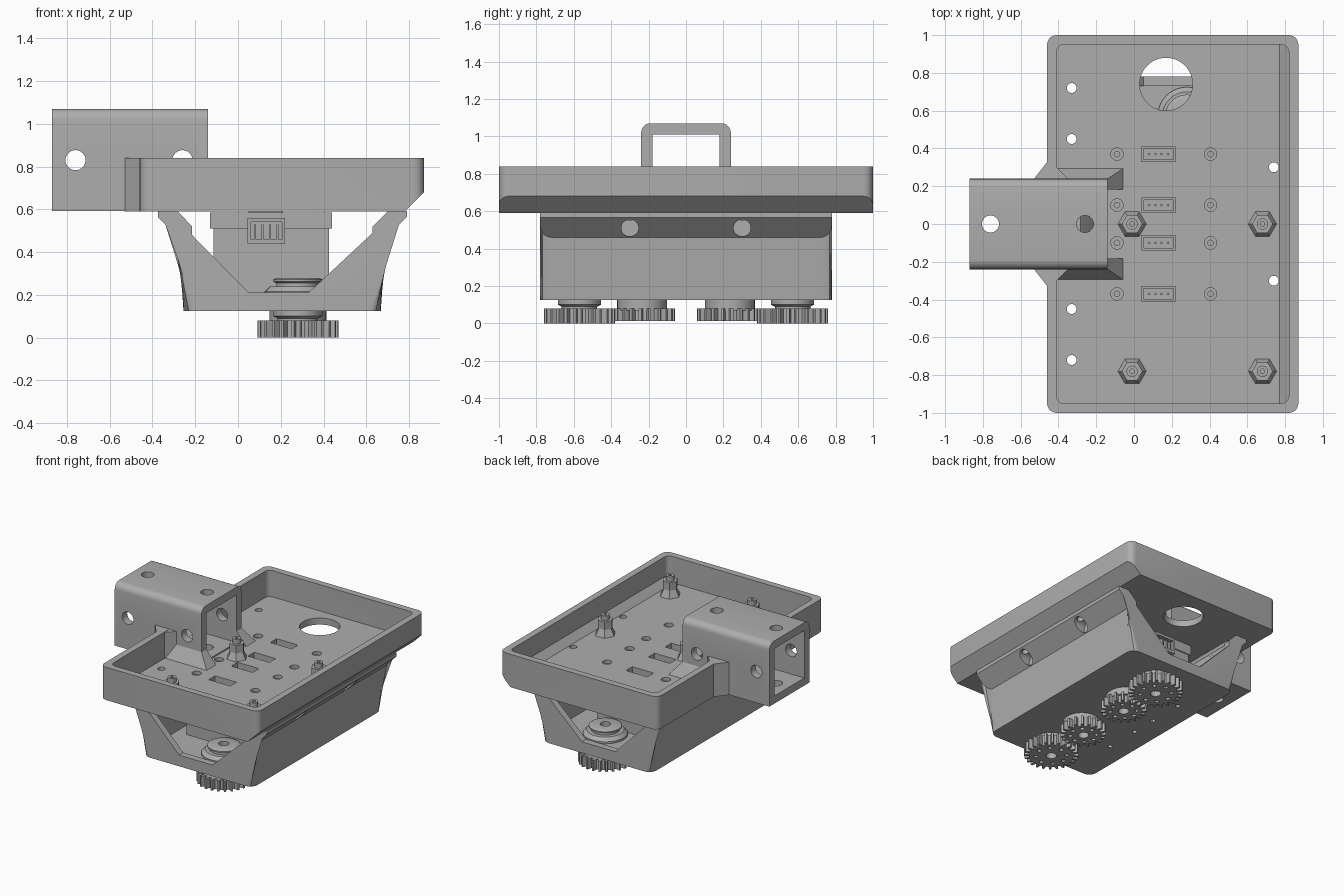
import bpy, bmesh, math
from mathutils import Vector

if "Cube" in bpy.data.objects:
    bpy.data.objects.remove(bpy.data.objects["Cube"])

grey = bpy.data.materials.new("plain_grey")
grey.use_nodes = True
COLOR = (0.42, 0.42, 0.42, 1)
grey.diffuse_color = COLOR
grey.node_tree.nodes["Principled BSDF"].inputs["Base Color"].default_value = COLOR


def finish(name, bm):
    bmesh.ops.recalc_face_normals(bm, faces=bm.faces[:])
    mesh = bpy.data.meshes.new(name)
    bm.to_mesh(mesh)
    bm.free()
    mesh.materials.append(grey)
    ob = bpy.data.objects.new(name, mesh)
    bpy.context.collection.objects.link(ob)
    return ob


def prism(name, pts, axis, a, b, round_edge=None, radius=0.05):
    """Extrude a 2D outline along an axis; round edges picked by a rule."""
    place = {"x": lambda p, t: (t, p[0], p[1]),
             "y": lambda p, t: (p[0], t, p[1]),
             "z": lambda p, t: (p[0], p[1], t)}[axis]
    bm = bmesh.new()
    lo = [bm.verts.new(place(p, a)) for p in pts]
    hi = [bm.verts.new(place(p, b)) for p in pts]
    bm.faces.new(lo)
    bm.faces.new(hi[::-1])
    n = len(pts)
    for i in range(n):
        j = (i + 1) % n
        bm.faces.new((lo[i], lo[j], hi[j], hi[i]))
    if round_edge:
        edges = [e for e in bm.edges if round_edge(e.verts[0].co, e.verts[1].co)]
        bmesh.ops.bevel(bm, geom=edges, offset=radius, segments=5, profile=0.5, affect="EDGES")
    return finish(name, bm)


def rect(x0, x1, y0, y1):
    return [(x0, y0), (x1, y0), (x1, y1), (x0, y1)]


def ring(cx, cy, r, n=32):
    return [(cx + r * math.cos(math.tau * i / n), cy + r * math.sin(math.tau * i / n)) for i in range(n)]


def hull(name, pts):
    bm = bmesh.new()
    for p in pts:
        bm.verts.new(p)
    bmesh.ops.convex_hull(bm, input=bm.verts[:])
    return finish(name, bm)


def lathe(name, cx, cy, profile, n=40):
    """Spin an (r, z) outline around a vertical axis into a closed ring."""
    bm = bmesh.new()
    rows = [[bm.verts.new((cx + r * math.cos(math.tau * i / n), cy + r * math.sin(math.tau * i / n), z))
             for r, z in profile] for i in range(n)]
    m = len(profile)
    for i in range(n):
        p, q = rows[i], rows[(i + 1) % n]
        for k in range(m):
            bm.faces.new((p[k], q[k], q[(k + 1) % m], p[(k + 1) % m]))
    return finish(name, bm)


def cut(target, cutters):
    for c in cutters:
        mod = target.modifiers.new("cut", "BOOLEAN")
        mod.operation = "DIFFERENCE"
        mod.solver = "EXACT"
        mod.object = c
        bpy.context.view_layer.objects.active = target
        bpy.ops.object.modifier_apply(modifier=mod.name)
        bpy.data.objects.remove(c)


def drill(x, y, r, z0, z1, n=24):
    return prism("cutter", ring(x, y, r, n), "z", z0, z1)


def upright(a, b):
    return abs(a.z - b.z) > 0.14 and abs(a.y - b.y) < 0.001 and abs(a.x - b.x) < 0.03


ROWS = (-0.37, -0.10, 0.10, 0.37)
TRAY_SCREWS = [(-0.33, y) for y in (-0.72, -0.45, 0.45, 0.72)] + [(0.74, -0.3), (0.74, 0.3)]
POSTS = [(x, y) for x in (-0.01, 0.68) for y in (0, -0.78)]

# Open tray with one chamfered long edge
tray = prism("tray", [(-0.46, 0.59), (0.78, 0.59), (0.87, 0.68), (0.87, 0.84), (-0.46, 0.84)],
             "y", -1, 1, upright, 0.05)
pocket = prism("cutter", [(-0.41, 0.64), (0.77, 0.64), (0.82, 0.69), (0.82, 0.9), (-0.41, 0.9)],
               "y", -0.95, 0.95, upright, 0.04)
cuts = [pocket, prism("cutter", rect(-0.2, 0.2, 0.655, 0.95), "x", -0.5, -0.4),
        drill(0.17, 0.74, 0.14, 0.5, 0.7, 48), drill(-0.26, 0, 0.045, 0.5, 0.7)]
cuts += [drill(x, y, 0.026, 0.5, 0.7) for x, y in TRAY_SCREWS]
for y in ROWS:
    cuts.append(prism("cutter", rect(0.04, 0.22, y - 0.038, y + 0.038), "z", 0.5, 0.7))
    for x in (-0.09, 0.405):
        cuts += [drill(x, y, 0.033, 0.615, 0.7), drill(x, y, 0.015, 0.5, 0.7, 12)]
cut(tray, cuts)

# Square mounting tube
tube = prism("mount_tube", rect(-0.24, 0.24, 0.592, 1.07), "x", -0.87, -0.14,
             lambda a, b: abs(a.x - b.x) > 0.1 and a.z > 1, 0.05)
cuts = [prism("cutter", rect(-0.18, 0.18, 0.65, 1.01), "x", -1, 0)]
for x in (-0.76, -0.26):
    cuts.append(drill(x, 0, 0.045, 0.5, 1.2, 32))
    cuts.append(prism("cutter", ring(x, 0.83, 0.047), "y", -0.4, 0.4))
cut(tube, cuts)

# Braces between tube and tray
for side, s in (("left", 1), ("right", -1)):
    prism(side + "_outer_brace", [(-0.53, s * 0.239), (-0.45, s * 0.239), (-0.45, s * 0.34)], "z", 0.59, 0.84)
    hull(side + "_foot_brace",
         [(x, s * y, z) for x, y, z in
          ((-0.42, 0.182, 0.63), (-0.05, 0.182, 0.63), (-0.05, 0.30, 0.63), (-0.42, 0.30, 0.63),
           (-0.42, 0.182, 0.74), (-0.14, 0.182, 0.74), (-0.14, 0.239, 0.74), (-0.42, 0.239, 0.74))])
    prism(side + "_inner_brace", [(-0.42, s * 0.239), (-0.35, s * 0.239), (-0.41, s * 0.30), (-0.42, s * 0.30)],
          "z", 0.63, 0.838)

# Hollow gear housing with flared sides and V-shaped openings at both ends
housing = prism("gear_housing",
                [(-0.255, 0.125), (0.668, 0.125), (0.688, 0.46), (0.79, 0.565), (0.79, 0.592),
                 (-0.375, 0.592), (-0.375, 0.565), (-0.275, 0.46)],
                "y", -0.78, 0.78, lambda a, b: upright(a, b) and abs(a.z - b.z) > 0.3, 0.06)
cavity = prism("cutter", [(-0.2, 0.2), (0.62, 0.2), (0.63, 0.5), (0.705, 0.6), (0.705, 0.7),
                          (-0.285, 0.7), (-0.285, 0.6), (-0.215, 0.5)], "y", -0.73, 0.73)
opening = prism("cutter", [(0.05, 0.21), (0.33, 0.21), (0.63, 0.49), (0.63, 0.52), (0.71, 0.6),
                           (0.71, 0.7), (-0.29, 0.7), (-0.29, 0.6), (-0.215, 0.52), (-0.215, 0.48)], "y", -1, 1)
cuts = [cavity, opening]
cuts += [drill(x, y, 0.026, 0.4, 0.7) for x, y in TRAY_SCREWS]
cuts += [prism("cutter", ring(y, 0.51, 0.046), "x", 0.67, 0.9) for y in (-0.3, 0.3)]
cuts += [drill(-0.09, y, 0.018, 0.05, 0.3, 12) for y in ROWS]
cuts += [drill(0.28, y, 0.06, 0.05, 0.3) for y in (-0.57, 0.57)]
cut(housing, cuts)

# Motors with plug sockets
for side, s in (("back", 1), ("front", -1)):
    prism(side + "_motor_body", rect(-0.115, 0.425, s * 0.235 - 0.222, s * 0.235 + 0.222), "z", 0.19, 0.51)
    prism(side + "_motor_cap", rect(-0.13, 0.44, s * 0.235 - 0.23, s * 0.235 + 0.23), "z", 0.51, 0.585,
          upright, 0.03)
    socket = prism(side + "_motor_socket", rect(0.045, 0.22, 0.44, 0.56), "y", s * 0.45, s * 0.5)
    cut(socket, [prism("cutter", rect(0.06, 0.205, 0.46, 0.54), "y", s * 0.47, s * 0.6)])
    for i in range(4):
        x = 0.075 + i * 0.035
        prism(side + "_socket_pin", rect(x, x + 0.01, 0.46, 0.53), "y", s * 0.46, s * 0.495)

# Sockets below the floor slots
for y in ROWS:
    prism("floor_socket", rect(0.05, 0.21, y - 0.03, y + 0.03), "z", 0.58, 0.6)
    for i in range(4):
        prism("floor_pin", ring(0.08 + i * 0.033, y, 0.007, 8), "z", 0.6, 0.615)


def gear(name, cx, cy, r, teeth, z0, z1):
    pts = []
    for i in range(teeth):
        for frac, rad in ((0, r - 0.035), (0.22, r - 0.033), (0.36, r), (0.64, r), (0.78, r - 0.033)):
            a = math.tau * (i + frac) / teeth
            pts.append((cx + rad * math.cos(a), cy + rad * math.sin(a)))
    wheel = prism(name, pts, "z", z0, z1)
    holes = [drill(cx, cy, 0.038, -0.1, 0.2)]
    holes += [drill(x, y, 0.016, -0.1, 0.2, 12) for x, y in ring(cx, cy, r * 0.58, 8)]
    cut(wheel, holes)


# Gear train under the housing and bearings above its floor
for side, s in (("back", 1), ("front", -1)):
    gear(side + "_outer_gear", 0.28, s * 0.57, 0.19, 24, 0, 0.08)
    gear(side + "_inner_gear", 0.28, s * 0.22, 0.16, 19, 0.012, 0.08)
    lathe(side + "_inner_hub", 0.28, s * 0.235, [(0.04, 0.07), (0.133, 0.07), (0.133, 0.13), (0.04, 0.13)])
    lathe(side + "_outer_hub", 0.28, s * 0.57, [(0.036, 0.04), (0.095, 0.04), (0.095, 0.09), (0.115, 0.1),
                                               (0.115, 0.13), (0.036, 0.13)])
    lathe(side + "_bearing", 0.28, s * 0.57,
          [(0.036, 0.1), (0.055, 0.1), (0.055, 0.19), (0.155, 0.19), (0.155, 0.215), (0.13, 0.24), (0.1, 0.24),
           (0.1, 0.255), (0.115, 0.262), (0.115, 0.272), (0.1, 0.28), (0.036, 0.28)])

# Standoff posts on the tray floor
for x, y in POSTS:
    lathe("standoff_base", x, y, [(0.02, 0.63), (0.08, 0.63), (0.045, 0.7), (0.02, 0.7)], 6)
    lathe("standoff_nut", x, y, [(0.02, 0.695), (0.055, 0.695), (0.055, 0.755), (0.02, 0.755)], 6)
    lathe("standoff_tip", x, y, [(0.012, 0.69), (0.03, 0.69), (0.03, 0.79), (0.012, 0.79)], 20)

# Smooth the round surfaces, keep the edges sharp
bpy.ops.object.select_all(action="DESELECT")
for ob in bpy.context.scene.objects:
    if ob.type == "MESH":
        ob.select_set(True)
        bpy.context.view_layer.objects.active = ob
bpy.ops.object.shade_smooth_by_angle(angle=math.radians(30))
